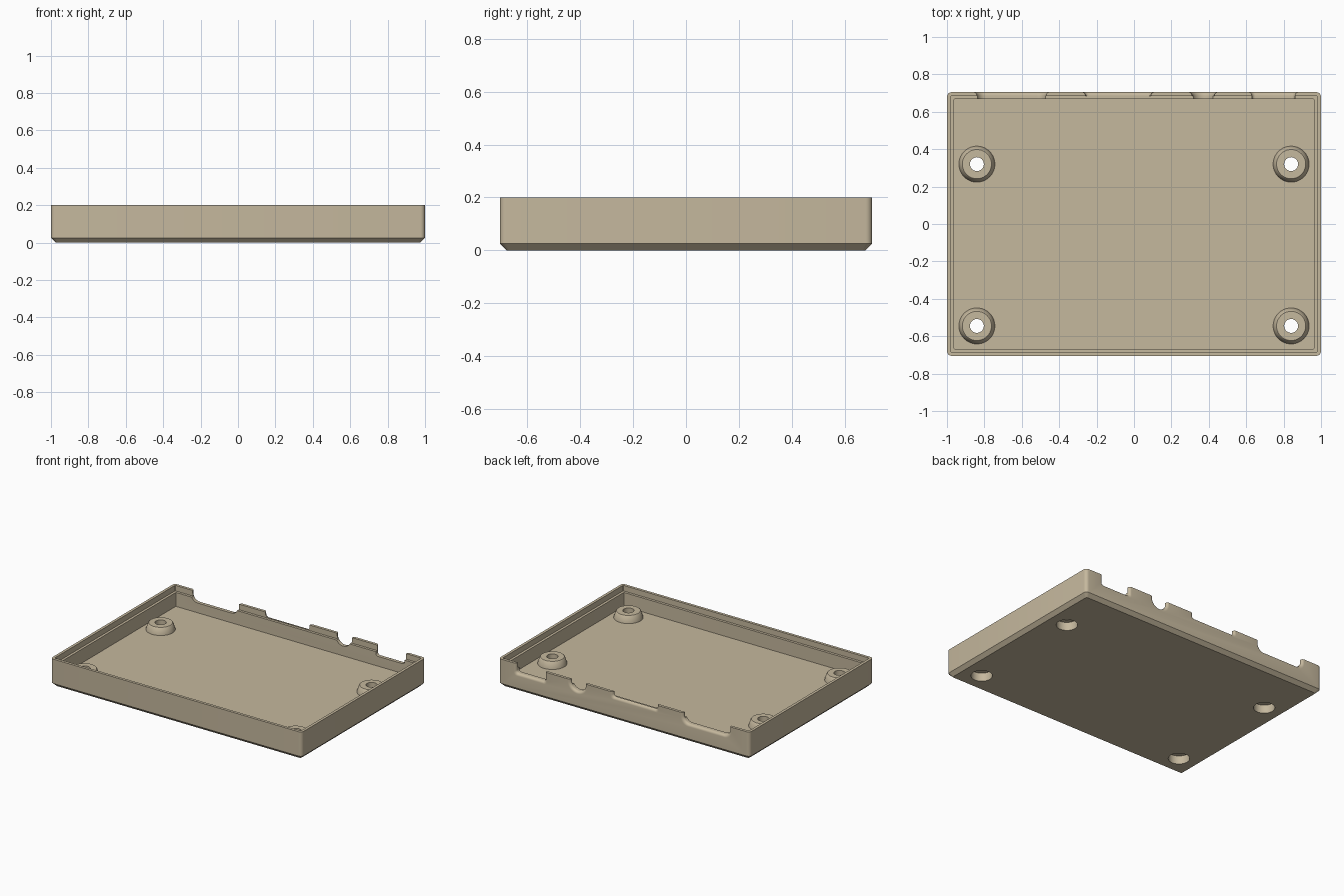
import bpy, bmesh, math

if "Cube" in bpy.data.objects:
    bpy.data.objects.remove(bpy.data.objects["Cube"])

X, Y, H = 1.0, 0.705, 0.2
mat = bpy.data.materials.new("tan plastic")
mat.diffuse_color = (0.56, 0.48, 0.34, 1)
mat.use_nodes = True
mat.node_tree.nodes["Principled BSDF"].inputs["Base Color"].default_value = mat.diffuse_color


def loft(name, rings, closed=False):
    """Skin equal-length rings; close into a loop or cap both ends."""
    bm = bmesh.new()
    vr = [[bm.verts.new(p) for p in r] for r in rings]
    n = len(vr[0])
    for a, b in zip(vr, vr[1:] + (vr[:1] if closed else [])):
        for i in range(n):
            j = (i + 1) % n
            bm.faces.new((a[i], a[j], b[j], b[i]))
    if not closed:
        bm.faces.new(vr[0][::-1])
        bm.faces.new(vr[-1])
    bmesh.ops.recalc_face_normals(bm, faces=bm.faces)
    me = bpy.data.meshes.new(name)
    bm.to_mesh(me)
    bm.free()
    ob = bpy.data.objects.new(name, me)
    bpy.context.collection.objects.link(ob)
    me.materials.append(mat)
    return ob


def rect(inset, r, z):
    """Rounded rectangle ring inset from the outer wall."""
    pts = []
    for k, (sx, sy) in enumerate([(1, 1), (-1, 1), (-1, -1), (1, -1)]):
        for i in range(7):
            a = math.pi / 2 * (k + i / 6)
            pts.append((sx * (X - inset - r) + r * math.cos(a),
                        sy * (Y - inset - r) + r * math.sin(a), z))
    return pts


def lathe(name, x, y, profile, n=40, closed=False):
    return loft(name, [[(x + r * math.cos(2 * math.pi * i / n),
                         y + r * math.sin(2 * math.pi * i / n), z)
                        for i in range(n)] for r, z in profile], closed)


def boolean(target, tool, op):
    m = target.modifiers.new(op, 'BOOLEAN')
    m.operation, m.object, m.solver = op, tool, 'EXACT'
    bpy.context.view_layer.objects.active = target
    bpy.ops.object.modifier_apply(modifier=m.name)
    bpy.data.objects.remove(tool)


def arc(cx, cz, r, a0, a1, n=8):
    return [(cx + r * math.cos(math.radians(a0 + (a1 - a0) * i / n)),
             cz + r * math.sin(math.radians(a0 + (a1 - a0) * i / n)))
            for i in range(n + 1)]


# Tray shell: chamfered base, rounded corners, stepped rim
tray = loft("tray", [rect(0.025, 0.012, 0), rect(0, 0.025, 0.025), rect(0, 0.025, H),
                     rect(0.02, 0.004, H), rect(0.02, 0.004, 0.16),
                     rect(0.038, 0.003, 0.16), rect(0.038, 0.003, 0.06)])

# Port openings in the back wall, flared towards the outside
T = 0.3
ports = [
    [(-0.84, T)] + arc(-0.79, 0.18, 0.05, 180, 270) + arc(-0.52, 0.18, 0.05, 270, 360) + [(-0.47, T)],
    [(-0.26, T)] + arc(-0.24, 0.185, 0.02, 180, 270) + arc(0.07, 0.185, 0.02, 270, 360) + [(0.09, T)],
    [(0.31, T)] + arc(0.37, 0.19, 0.06, 180, 360, 20) + [(0.43, T)],
    [(0.63, T)] + arc(0.65, 0.15, 0.02, 180, 270) + arc(0.84, 0.15, 0.02, 270, 360) + [(0.86, T)],
]
for prof in ports:
    c = (prof[0][0] + prof[-1][0]) / 2
    half = prof[-1][0] - c
    low = min(z for _, z in prof)
    rings = []
    flare = [(0.6, 0)] + [(Y - 0.018 + 0.018 * math.sin(a), 0.018 * (1 - math.cos(a)))
                          for a in [math.pi / 12 * i for i in range(7)]] + [(0.76, 0.018)]
    for y, f in flare:
        rings.append([(c + (x - c) * (1 + f / half), y,
                       z - f * max(0, (T - z) / (T - low))) for x, z in prof])
    boolean(tray, loft("port_cutter", rings), 'DIFFERENCE')

# Tapered screw bosses with countersunk through holes
for x in (-0.84, 0.84):
    for y in (0.32, -0.545):
        boolean(tray, lathe("boss", x, y, [(0.098, 0.04), (0.096, 0.065), (0.083, 0.105), (0.078, 0.11)]), 'UNION')
        boolean(tray, lathe("screw_cutter", x, y, [(0.07, -0.02), (0.07, 0.06), (0.037, 0.06), (0.037, 0.2)]),
                'DIFFERENCE')

bpy.ops.object.select_all(action='DESELECT')
tray.select_set(True)
bpy.context.view_layer.objects.active = tray
bpy.ops.object.shade_smooth_by_angle(angle=math.radians(30))
